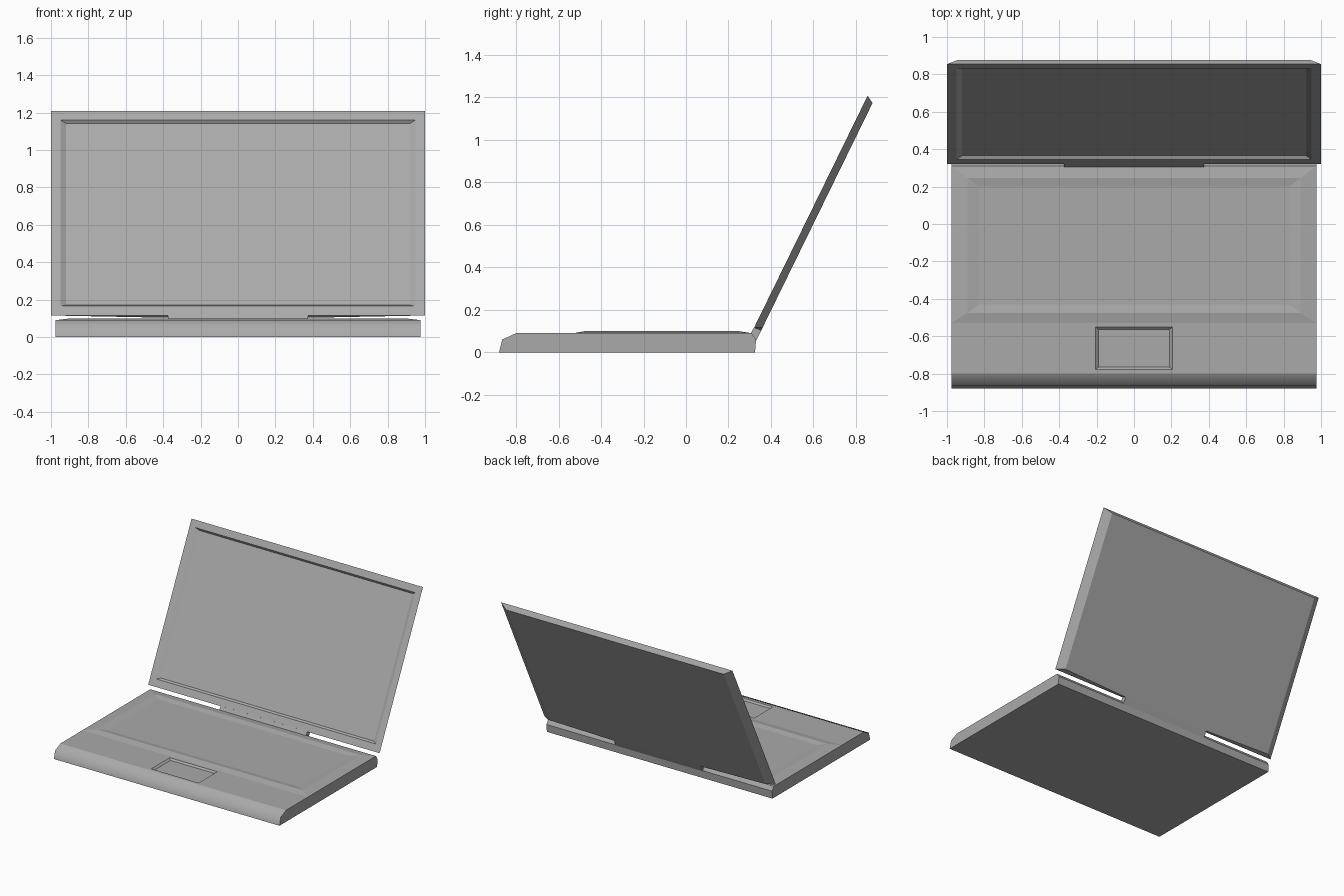
import bpy, bmesh
from mathutils import Vector

if "Cube" in bpy.data.objects:
    bpy.data.objects.remove(bpy.data.objects["Cube"], do_unlink=True)

grey = bpy.data.materials.new("plain_grey")
grey.use_nodes = True
GREY = (0.4, 0.4, 0.4, 1)
grey.diffuse_color = GREY
grey.node_tree.nodes["Principled BSDF"].inputs["Base Color"].default_value = GREY


def finish(bm, name):
    """Weld the parts of a mesh and link it as an object."""
    bmesh.ops.remove_doubles(bm, verts=bm.verts, dist=0.0005)
    bmesh.ops.recalc_face_normals(bm, faces=bm.faces)
    mesh = bpy.data.meshes.new(name)
    bm.to_mesh(mesh)
    bm.free()
    mesh.materials.append(grey)
    obj = bpy.data.objects.new(name, mesh)
    bpy.context.collection.objects.link(obj)
    return obj


def face(bm, points):
    return bm.faces.new([bm.verts.new(p) for p in points])


def rect(half, low, high, place):
    """Rectangle corners, mapped to space by place(x, v)."""
    return [place(x, v) for x, v in
            ((-half, low), (half, low), (half, high), (-half, high))]


def nested(bm, rings):
    """Bridge rectangular rings one into the next and cap the last."""
    for a, b in zip(rings, rings[1:]):
        for i in range(4):
            j = (i + 1) % 4
            face(bm, (a[i], a[j], b[j], b[i]))
    face(bm, rings[-1])


def level(z):
    return lambda x, y: Vector((x, y, z))


# Base: side profile swept across the width, top panels filled separately
W, TOP, SPLIT, FRONT, REAR = 0.975, 0.09, -0.53, -0.80, 0.31
profile = [(SPLIT, TOP), (FRONT, TOP), (-0.865, 0.06), (-0.88, 0),
           (0.325, 0), (0.33, 0.06), (REAR, TOP)]
bm = bmesh.new()
for (y0, z0), (y1, z1) in zip(profile[1:], profile[2:]):
    f = face(bm, ((-W, y0, z0), (W, y0, z0), (W, y1, z1), (-W, y1, z1)))
    f.smooth = max(y0, y1) <= FRONT
for side in (-W, W):
    face(bm, [(side, y, z) for y, z in profile])

# Palm rest with sunken touch pad
nested(bm, [rect(W, FRONT, SPLIT, level(TOP)),
            rect(0.205, -0.778, -0.55, level(TOP)),
            rect(0.19, -0.765, -0.563, level(TOP - 0.012))])

# Raised deck with shallow keyboard well
nested(bm, [rect(W, SPLIT, REAR, level(TOP)),
            rect(0.89, -0.475, 0.245, level(0.1)),
            rect(0.83, -0.43, 0.2, level(0.092))])
base = finish(bm, "base")
for e in base.data.edges:
    ends = [base.data.vertices[i].co for i in e.vertices]
    rounded = all(abs(p.z - 0.06) < 0.001 and p.y < FRONT for p in ends)
    e.use_edge_sharp = not rounded

# Lid: leaning slab, x across, v up the slope, depth towards the back
foot = Vector((0, 0.32, 0.115))
up = Vector((0, 0.535, 1.093)).normalized()
back = Vector((0, up.z, -up.y))
LENGTH, THICK = 1.217, 0.036


def lean(depth):
    return lambda x, v: foot + Vector((x, 0, 0)) + up * v + back * depth


bm = bmesh.new()
rim = rect(1, 0, LENGTH, lean(0))
nested(bm, [rim,
            rect(0.95, 0.055, LENGTH - 0.053, lean(0)),
            rect(0.92, 0.07, LENGTH - 0.066, lean(0.016))])

# Tapered lid back, dipping at the hinge
bl, br, tr, tl = rect(0.94, 0.021, LENGTH - 0.021, lean(THICK))
hl, hr = (lean(THICK)(x, 0.004) for x in (-0.38, 0.38))
face(bm, (bl, hl, hr, br, tr, tl))
face(bm, (rim[0], bl, tl, rim[3]))
face(bm, (rim[1], br, tr, rim[2]))
face(bm, (rim[3], tl, tr, rim[2]))
face(bm, (rim[0], hl, bl))
face(bm, (rim[0], rim[1], hr, hl))
face(bm, (rim[1], br, hr))
finish(bm, "lid")

# Hinge block joining lid and base
section = [(0.32, 0.117), (hl.y, hl.z), (0.33, 0.055), (0.305, TOP)]
bm = bmesh.new()
f = face(bm, [(-0.375, y, z) for y, z in section])
ext = bmesh.ops.extrude_face_region(bm, geom=[f])["geom"]
bmesh.ops.translate(bm, vec=(0.75, 0, 0),
                    verts=[g for g in ext if isinstance(g, bmesh.types.BMVert)])
finish(bm, "hinge")
